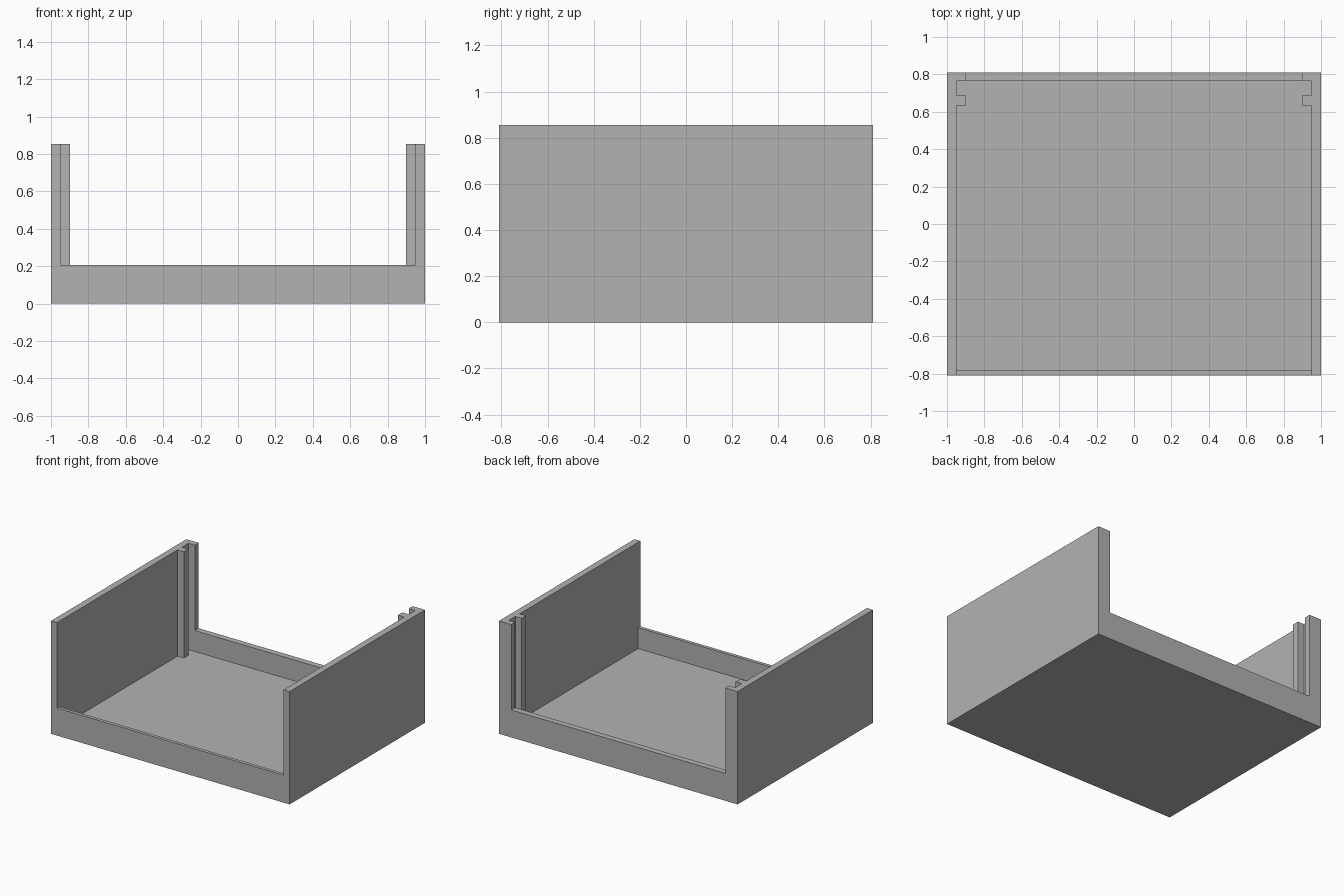
import bpy
import bmesh

cube = bpy.data.objects.get("Cube")
if cube:
    bpy.data.objects.remove(cube, do_unlink=True)

# Overall size
HALF_W, HALF_D, HEIGHT = 1.0, 0.81, 0.855
FLOOR, LIP = 0.05, 0.208
INNER, RAIL = 0.95, 0.897      # wall inside face, rail inside face
FRONT, BACK = -0.784, 0.764    # inside faces of the two lips
ABOVE = HEIGHT + 0.2

grey = bpy.data.materials.new("plain grey")
grey.use_nodes = True
grey.diffuse_color = (0.448, 0.448, 0.448, 1)
grey.node_tree.nodes["Principled BSDF"].inputs["Base Color"].default_value = grey.diffuse_color


def prism(name, outline, z0, z1):
    """Extrude a plan outline from z0 up to z1."""
    bm = bmesh.new()
    face = bm.faces.new([bm.verts.new((x, y, z0)) for x, y in outline])
    top = bmesh.ops.extrude_face_region(bm, geom=[face])["geom"]
    bmesh.ops.translate(bm, vec=(0, 0, z1 - z0),
                        verts=[v for v in top if isinstance(v, bmesh.types.BMVert)])
    bmesh.ops.recalc_face_normals(bm, faces=bm.faces)
    mesh = bpy.data.meshes.new(name)
    bm.to_mesh(mesh)
    bm.free()
    mesh.materials.append(grey)
    obj = bpy.data.objects.new(name, mesh)
    bpy.context.collection.objects.link(obj)
    return obj


def mirrored(half):
    """Close a right-hand outline with its mirror image."""
    return half + [(-x, y) for x, y in reversed(half)]


def block(name, half_x, y0, y1, z0, z1):
    return prism(name, mirrored([(half_x, y0), (half_x, y1)]), z0, z1)


# Solid block for the tray
tray = block("open_tray", HALF_W, -HALF_D, HALF_D, 0, HEIGHT)

# Cavity with a vertical rail and panel slot near the back of each wall
cavity = prism("cavity_cutter", mirrored([
    (INNER, FRONT), (INNER, 0.634), (RAIL, 0.634), (RAIL, 0.686),
    (INNER, 0.686), (INNER, BACK)]), FLOOR, ABOVE)

# Openings above the front and back lips
front_opening = block("front_opening_cutter", INNER, -1, -0.7, LIP, ABOVE)
back_opening = block("back_opening_cutter", RAIL, 0.72, 1, LIP, ABOVE)

cutters = [cavity, front_opening, back_opening]
for cutter in cutters:
    cutter.hide_render = True
    mod = tray.modifiers.new(cutter.name, "BOOLEAN")
    mod.operation, mod.solver, mod.object = "DIFFERENCE", "EXACT", cutter

# Bake the cuts and drop the cutters
bpy.context.view_layer.update()
baked = bpy.data.meshes.new_from_object(
    tray.evaluated_get(bpy.context.evaluated_depsgraph_get()))
tray.modifiers.clear()
tray.data = baked
for cutter in cutters:
    bpy.data.objects.remove(cutter, do_unlink=True)
